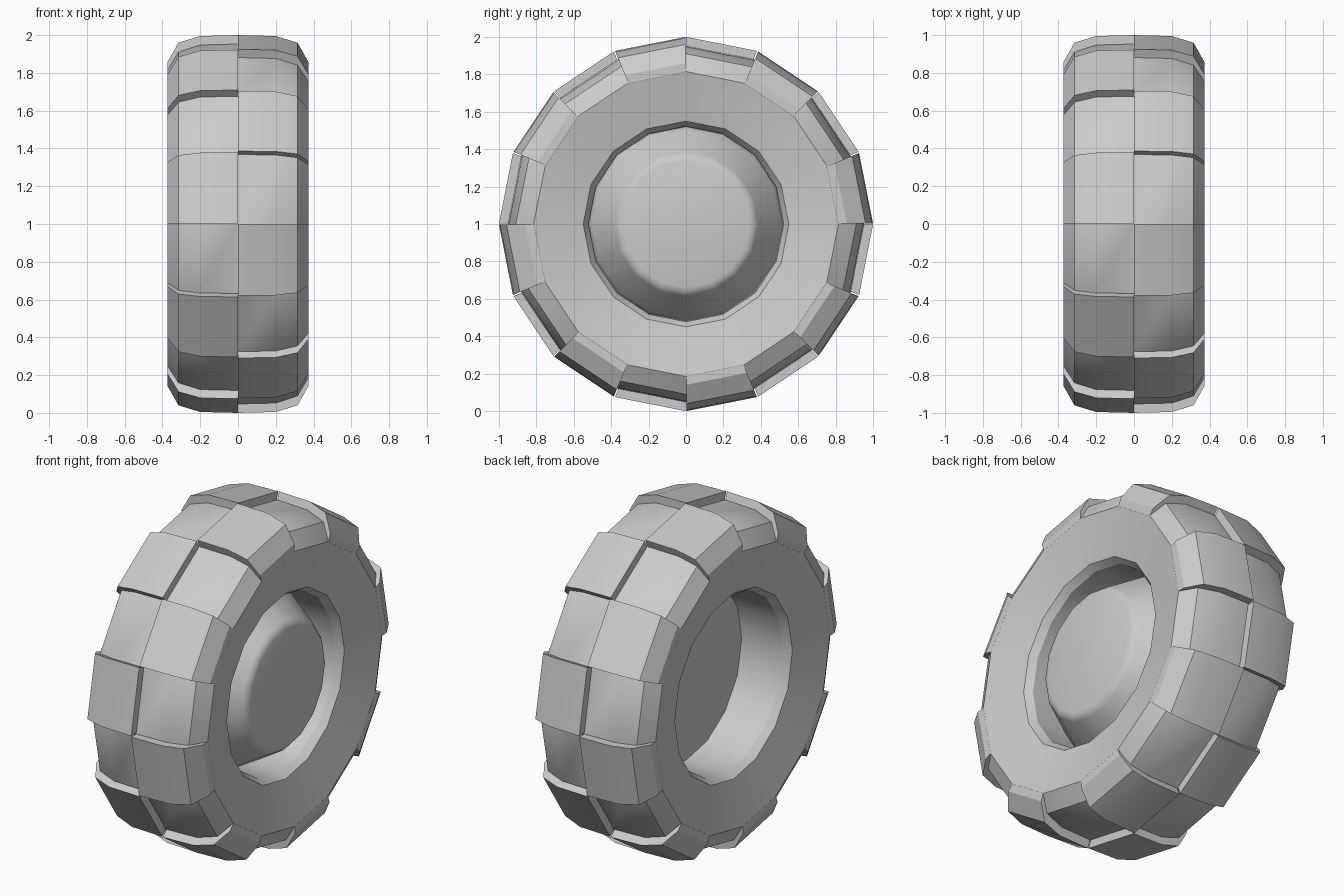
import bpy, bmesh
from math import sin, cos, radians

if "Cube" in bpy.data.objects:
    bpy.data.objects.remove(bpy.data.objects["Cube"])

SIDES = 16
STEP = 360 / SIDES


def ring_point(x, r, deg):
    """Point on the wheel: axis along x, angle clockwise from the top seen from +x."""
    a = radians(deg)
    return (x, r * sin(a), 1 + r * cos(a))


def finish(name, bm, angle):
    bmesh.ops.recalc_face_normals(bm, faces=bm.faces)
    me = bpy.data.meshes.new(name)
    bm.to_mesh(me)
    bm.free()
    ob = bpy.data.objects.new(name, me)
    bpy.context.collection.objects.link(ob)
    bpy.ops.object.select_all(action='DESELECT')
    bpy.context.view_layer.objects.active = ob
    ob.select_set(True)
    bpy.ops.object.shade_smooth_by_angle(angle=radians(angle))
    return ob


def lathe(name, profile, angle, closed=False):
    """Revolve (x, radius) points into a 16-sided ring or a capped solid."""
    bm = bmesh.new()
    rings = [[bm.verts.new(ring_point(x, r, i * STEP)) for i in range(SIDES)]
             for x, r in profile]
    pairs = list(zip(rings, rings[1:]))
    if closed:
        pairs.append((rings[-1], rings[0]))
    for a, b in pairs:
        for i in range(SIDES):
            j = (i + 1) % SIDES
            bm.faces.new((a[i], a[j], b[j], b[i]))
    if not closed:
        bm.faces.new(rings[0])
        bm.faces.new(rings[-1])
    return finish(name, bm, angle)


# Tyre: tread groove floor and sloping sidewalls, mirrored across x = 0
half = [(0.2, 0.948), (0.315, 0.91), (0.372, 0.815), (0.312, 0.55)]
tyre = [(-x, r) for x, r in reversed(half)] + [(0, 0.953)] + half
lathe("tyre", tyre + [(0.28, 0.53), (-0.28, 0.53)], 22, closed=True)

# Rim: smooth inner wall, flat plate on the left, tapered cap on the right
rim = [(0.0, 0.522), (-0.27, 0.522), (-0.312, 0.55), (-0.27, 0.56),
       (0.27, 0.56), (0.312, 0.55), (0.27, 0.522), (0.0, 0.518)]
lathe("rim", rim, 30, closed=True)
lathe("hub", [(0.0, 0.52), (0.08, 0.52), (0.10, 0.505), (0.295, 0.385),
              (0.312, 0.368), (0.32, 0.34)], 40)

# Tread blocks: alternating left and right, flush with the sidewall
block = [(0, 1.0), (0.2, 0.995), (0.315, 0.96), (0.372, 0.86),
         (0.372, 0.815), (0.31, 0.905), (0.2, 0.94), (0, 0.945)]


def tread_blocks(name, side, start):
    bm = bmesh.new()
    n = len(block)
    for k in range(SIDES // 2):
        a0 = start + 2 * k * STEP
        ends = [[bm.verts.new(ring_point(side * x, r, a)) for x, r in block]
                for a in (a0 + 0.2, a0 + STEP - 0.2)]
        for i in range(n):
            j = (i + 1) % n
            bm.faces.new((ends[0][i], ends[0][j], ends[1][j], ends[1][i]))
        bm.faces.new(ends[0])
        bm.faces.new(ends[1])
    return finish(name, bm, 22)


tread_blocks("tread_blocks_right", 1, STEP)
tread_blocks("tread_blocks_left", -1, 0)
